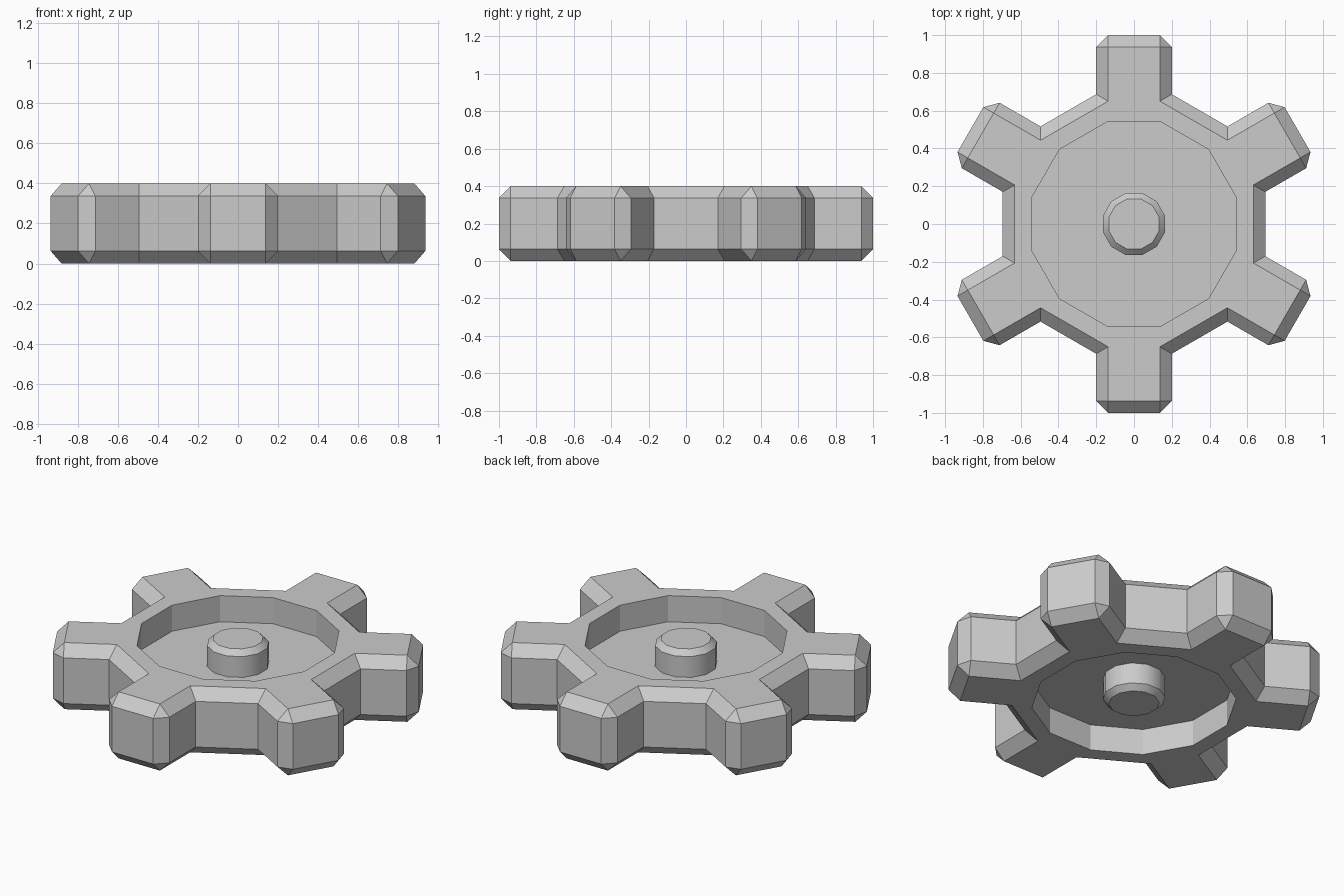
import bpy, bmesh
from math import radians, cos, sin
from mathutils import Matrix

if "Cube" in bpy.data.objects:
    bpy.data.objects.remove(bpy.data.objects["Cube"])

C = 0.063              # chamfer size
H = 0.4                # total height
W, R_TIP = 0.2, 1.0    # tooth half width, tip distance
RECESS_R, RECESS_D = 0.558, 0.157

# One tooth pointing to +y, at full size and at the chamfered top
mid_tooth = [(W, 0.687), (W, R_TIP - C), (W - C, R_TIP),
             (C - W, R_TIP), (-W, R_TIP - C), (-W, 0.687)]
n = W - C
cap_tooth = [(n, 0.65), (n, R_TIP - C), (n, R_TIP - C),
             (-n, R_TIP - C), (-n, R_TIP - C), (-n, 0.65)]


def ring(bm, points, z):
    return [bm.verts.new((x, y, z)) for x, y in points]


def bridge(bm, a, b):
    k = len(a)
    for i in range(k):
        j = (i + 1) % k
        bm.faces.new((a[i], a[j], b[j], b[i]))


def six_times(points):
    out = []
    for k in range(6):
        m = Matrix.Rotation(radians(60 * k), 2)
        out += [(m[0][0] * x + m[0][1] * y, m[1][0] * x + m[1][1] * y) for x, y in points]
    return out


def circle(r):
    return [(r * cos(radians(75 + 30 * k)), r * sin(radians(75 + 30 * k))) for k in range(12)]


def finish(bm, name):
    bmesh.ops.remove_doubles(bm, verts=bm.verts, dist=0.0005)
    bmesh.ops.recalc_face_normals(bm, faces=bm.faces)
    mesh = bpy.data.meshes.new(name)
    bm.to_mesh(mesh)
    bm.free()
    ob = bpy.data.objects.new(name, mesh)
    bpy.context.collection.objects.link(ob)
    return ob


# Toothed wheel with a round recess on both sides
bm = bmesh.new()
walls = []
for side in (1, -1):
    def z(depth):
        return H - depth if side == 1 else depth
    mid = ring(bm, six_times(mid_tooth), z(C))
    cap = ring(bm, six_times(cap_tooth), z(0))
    rim = ring(bm, circle(RECESS_R), z(0))
    floor = ring(bm, circle(RECESS_R), z(RECESS_D))
    bridge(bm, mid, cap)
    roots = [v for k in range(6) for v in (cap[6 * k], cap[6 * k + 5])]
    bridge(bm, roots, rim)
    for k in range(6):
        bm.faces.new([cap[6 * k + i] for i in (0, 1, 4, 5)])
    bridge(bm, rim, floor)
    bm.faces.new(floor)
    walls.append(mid)
bridge(bm, *walls)
finish(bm, "gear_wheel")

# Centre peg with chamfered ends
bm = bmesh.new()
rings = [ring(bm, circle(r), zz) for r, zz in
         ((0.138, 0), (0.17, 0.032), (0.17, H - 0.032), (0.138, H))]
for a, b in zip(rings, rings[1:]):
    bridge(bm, a, b)
bm.faces.new(rings[0])
bm.faces.new(rings[-1])
peg = finish(bm, "centre_peg")
bpy.context.view_layer.objects.active = peg
peg.select_set(True)
bpy.ops.object.shade_smooth_by_angle(angle=radians(35))
